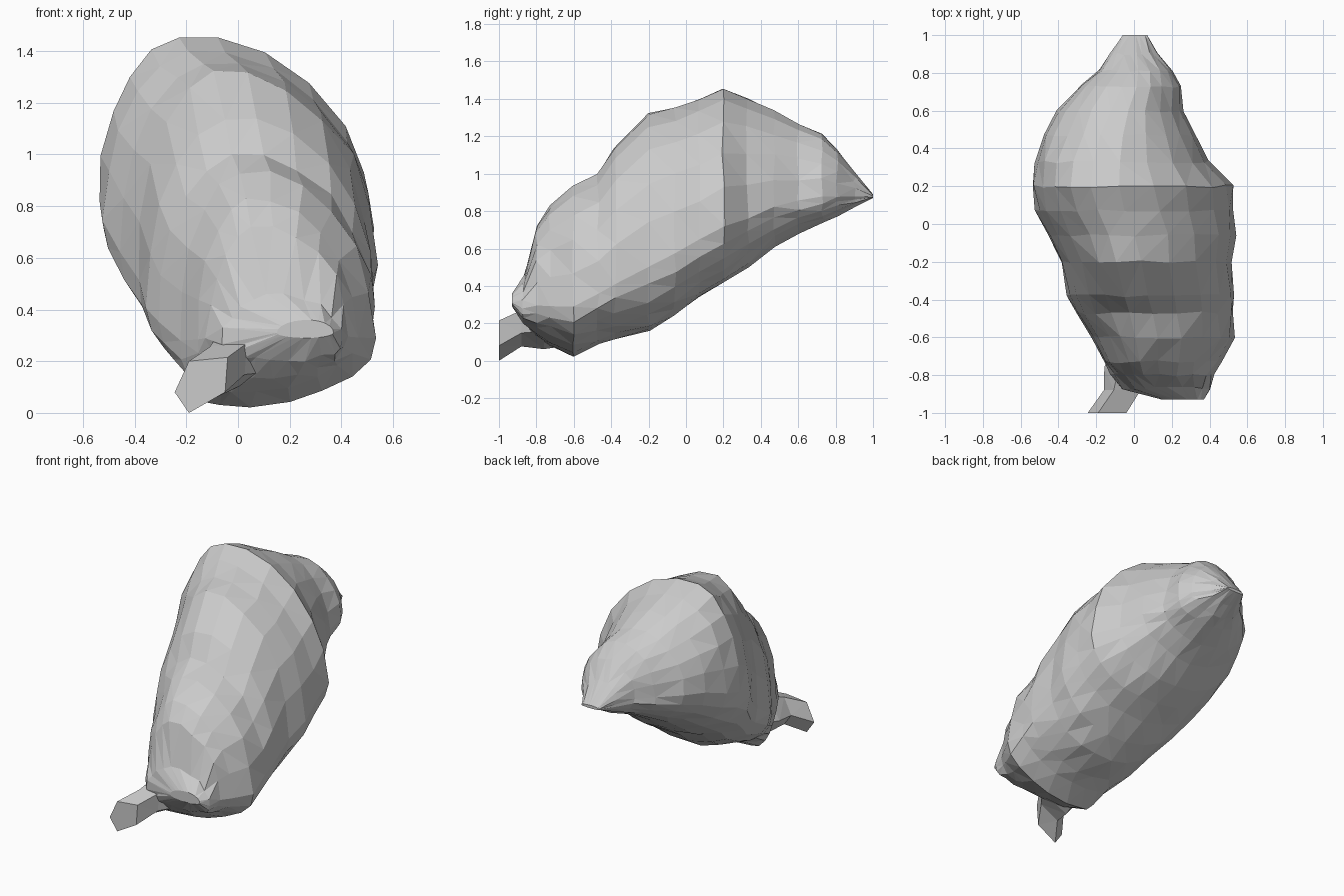
import bpy, bmesh, math, random
from mathutils import Vector

if "Cube" in bpy.data.objects:
    bpy.data.objects.remove(bpy.data.objects["Cube"])

random.seed(4)

# Body slices: y, left x, right x, bottom z, top z, ridge x, keel x
SLICES = [
    (-0.93, 0.15, 0.37, 0.29, 0.36, 0.27, 0.27),
    (-0.87, -0.06, 0.41, 0.20, 0.46, 0.14, 0.16),
    (-0.80, -0.12, 0.43, 0.13, 0.72, 0.08, 0.08),
    (-0.73, -0.16, 0.46, 0.08, 0.83, 0.07, 0.00),
    (-0.60, -0.23, 0.53, 0.02, 0.94, 0.05, -0.04),
    (-0.47, -0.31, 0.53, 0.09, 1.00, 0.02, 0.05),
    (-0.38, -0.36, 0.53, 0.12, 1.14, 0.00, 0.08),
    (-0.20, -0.39, 0.52, 0.16, 1.33, -0.05, 0.10),
    (-0.06, -0.46, 0.54, 0.24, 1.36, -0.08, 0.10),
    (0.07, -0.52, 0.53, 0.34, 1.40, -0.14, 0.08),
    (0.20, -0.54, 0.52, 0.41, 1.46, -0.18, 0.06),
    (0.33, -0.53, 0.39, 0.50, 1.41, -0.16, 0.02),
    (0.47, -0.48, 0.32, 0.61, 1.34, -0.12, 0.00),
    (0.60, -0.41, 0.26, 0.68, 1.27, -0.08, 0.00),
    (0.73, -0.29, 0.25, 0.74, 1.21, -0.03, 0.00),
    (0.81, -0.19, 0.21, 0.78, 1.13, 0.00, 0.00),
    (0.90, -0.13, 0.12, 0.82, 1.02, 0.00, 0.00),
    (1.00, -0.06, 0.07, 0.87, 0.89, 0.00, 0.00),
]


def section(y, left, right, low, high, ridge, keel, n=22):
    """Lopsided oval; the widest level sits low, higher on the left at the back."""
    pts = []
    blend = min(1.0, max(0.0, (y + 0.3) / 0.4))
    for i in range(n):
        a = 2 * math.pi * i / n
        c, s = math.cos(a), math.sin(a)
        frac = 0.29 if c >= 0 else 0.28 + 0.11 * blend
        mid = low + frac * (high - low)
        axis = ridge if s >= 0 else keel
        z = mid + s * ((high - mid) if s >= 0 else (mid - low))
        x = axis + abs(c) * ((right - axis) if c >= 0 else (left - axis))
        pts.append(Vector((x, y, z)))
    return pts


def loft(name, rings, jitter=0.0):
    """Skin a list of equal rings, cap the ends and split into flat triangles."""
    bm = bmesh.new()
    loops = []
    for k, ring in enumerate(rings):
        j = jitter if 0 < k < len(rings) - 1 else 0
        loops.append([bm.verts.new(p + Vector([random.uniform(-j, j) for _ in range(3)]))
                      for p in ring])
    for a, b in zip(loops, loops[1:]):
        for i in range(len(a)):
            m = (i + 1) % len(a)
            bm.faces.new((a[i], a[m], b[m], b[i]))
    bm.faces.new(loops[0])
    bm.faces.new(loops[-1])
    bmesh.ops.triangulate(bm, faces=bm.faces[:])
    bmesh.ops.recalc_face_normals(bm, faces=bm.faces[:])
    mesh = bpy.data.meshes.new(name)
    bm.to_mesh(mesh)
    bm.free()
    obj = bpy.data.objects.new(name, mesh)
    bpy.context.collection.objects.link(obj)
    return obj


# Main lumpy body
body = loft("body", [section(*s) for s in SLICES], jitter=0.008)

# Short stalk at the lower front: flared cut end, neck, root spreading into the body
cut_end = [(-0.245, 0.08), (-0.19, 0.0), (-0.05, 0.08), (-0.04, 0.215), (-0.19, 0.20)]


def stalk_ring(y, cx, cz, sx, sz):
    return [Vector((cx + (x + 0.14) * sx, y, cz + (z - 0.115) * sz)) for x, z in cut_end]


stalk = loft("stalk", [
    stalk_ring(-1.00, -0.14, 0.115, 1.0, 1.0),
    stalk_ring(-0.88, -0.06, 0.18, 0.95, 0.9),
    stalk_ring(-0.76, -0.01, 0.20, 1.4, 1.2),
    stalk_ring(-0.62, 0.03, 0.22, 1.4, 1.2),
])

# Fuse the stalk into the body
union = body.modifiers.new("join_stalk", "BOOLEAN")
union.operation = "UNION"
union.solver = "EXACT"
union.object = stalk
bpy.context.view_layer.objects.active = body
bpy.ops.object.modifier_apply(modifier=union.name)
bpy.data.objects.remove(stalk)
